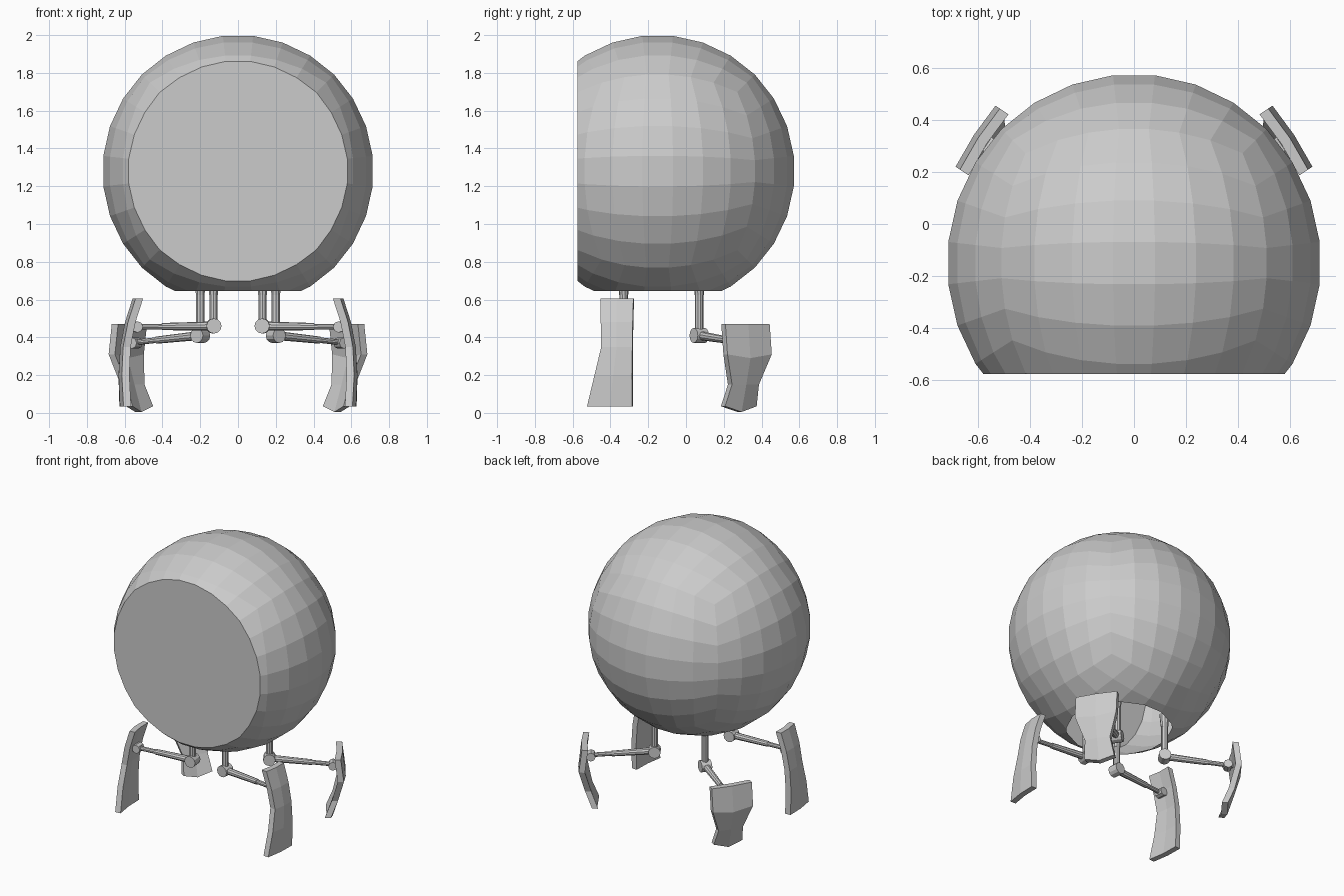
import bpy, bmesh, math
from mathutils import Vector

if "Cube" in bpy.data.objects:
    bpy.data.objects.remove(bpy.data.objects["Cube"])


def finish(bm, name):
    bmesh.ops.recalc_face_normals(bm, faces=bm.faces)
    me = bpy.data.meshes.new(name)
    bm.to_mesh(me)
    bm.free()
    ob = bpy.data.objects.new(name, me)
    bpy.context.collection.objects.link(ob)
    return ob


def rod(name, p, q, r, r2=None, sides=10):
    p, q = Vector(p), Vector(q)
    bm = bmesh.new()
    bmesh.ops.create_cone(bm, cap_ends=True, segments=sides, radius1=r,
                          radius2=r if r2 is None else r2, depth=(q - p).length)
    ob = finish(bm, name)
    ob.rotation_mode = 'QUATERNION'
    ob.rotation_quaternion = (q - p).to_track_quat('Z', 'Y')
    ob.location = (p + q) / 2
    return ob


def plate(name, stations, origin, out, tan, thick):
    # stations: (radial offset, z, tangent min, tangent max, middle z drop)
    bm = bmesh.new()
    rings = []
    for off, z, t0, t1, drop in stations:
        ring = []
        for side in (1, -1):
            cols = [(t0, 0, 0), ((t0 + t1) / 2, drop, 0.008), (t1, 0, 0)]
            for t, d, bulge in cols[::side]:
                co = origin + out * (off + bulge + side * thick / 2) + tan * t
                ring.append(bm.verts.new((co.x, co.y, z - d)))
        rings.append(ring)
    for a, b in zip(rings, rings[1:]):
        for i in range(6):
            j = (i + 1) % 6
            bm.faces.new((a[i], a[j], b[j], b[i]))
    for r in (rings[0], rings[-1]):
        bm.faces.new((r[0], r[1], r[4], r[5]))
        bm.faces.new((r[1], r[2], r[3], r[4]))
    return finish(bm, name)


# Round shell: cube sphere, flat front, open underside
bm = bmesh.new()
bmesh.ops.create_cube(bm, size=2)
bmesh.ops.subdivide_edges(bm, edges=bm.edges[:], cuts=6, use_grid_fill=True)
for v in bm.verts:
    d = Vector([math.tan(c * math.pi / 4) for c in v.co]).normalized()
    v.co = (d.x * 0.722, d.y * 0.73 - 0.15, d.z * 0.725 + 1.28)


def slice_off(co, no):
    return bmesh.ops.bisect_plane(bm, geom=bm.verts[:] + bm.edges[:] + bm.faces[:],
                                  plane_co=co, plane_no=no, clear_outer=True)["geom_cut"]


cut = slice_off((0, -0.575, 0), (0, -1, 0))
bmesh.ops.contextual_create(bm, geom=[e for e in cut if isinstance(e, bmesh.types.BMEdge)])
slice_off((0, 0, 0.645), (0, 0, -1))
finish(bm, "body_shell")

# Legs: hip (x, y), knee z, foot joint (x, y, z), plate stations
front_plate = [(-0.04, 0.605, -0.085, 0.09, 0), (0.0, 0.48, -0.08, 0.09, 0),
               (0.025, 0.35, -0.075, 0.09, 0), (0.035, 0.2, -0.11, 0.09, 0),
               (0.03, 0.035, -0.15, 0.09, 0)]
back_plate = [(0.0, 0.47, -0.14, 0.14, 0), (0.02, 0.31, -0.14, 0.14, 0.02),
              (-0.02, 0.15, -0.085, 0.085, 0), (-0.065, 0.035, -0.1, 0.1, 0.03)]
legs = [("front", (0.13, -0.33), 0.46, (0.57, -0.37, 0.455), front_plate),
        ("back", (0.2, 0.07), 0.41, (0.575, 0.315, 0.37), back_plate)]

for side, s in (("right", 1), ("left", -1)):
    for end, hip, kz, foot, stations in legs:
        n = f"{end}_{side}_"
        knee = Vector((s * hip[0], hip[1], kz))
        ankle = Vector((s * foot[0], foot[1], foot[2]))
        out = Vector((ankle.x - knee.x, ankle.y - knee.y, 0)).normalized()
        tan = Vector((-out.y, out.x, 0)) * s
        up = Vector((0, 0, 1))
        # Hip post with collar
        rod(n + "hip_post", knee, (knee.x, knee.y, 0.7), 0.023)
        rod(n + "hip_collar", (knee.x, knee.y, 0.625), (knee.x, knee.y, 0.72), 0.024, 0.034)
        # Knee hinge
        rod(n + "knee", knee - tan * 0.035, knee + tan * 0.035, 0.04, sides=12)
        # Telescoping arm
        rod(n + "arm", knee, knee.lerp(ankle, 0.62), 0.024, 0.019)
        rod(n + "arm_tip", knee.lerp(ankle, 0.6), ankle, 0.015)
        # Ankle hinge and curved foot plate
        hinge = ankle - out * 0.035
        rod(n + "ankle", hinge - tan * 0.03, hinge + tan * 0.03, 0.03, sides=8)
        plate(n + "foot_plate", stations, Vector((ankle.x, ankle.y, 0)), out, tan, 0.04)
